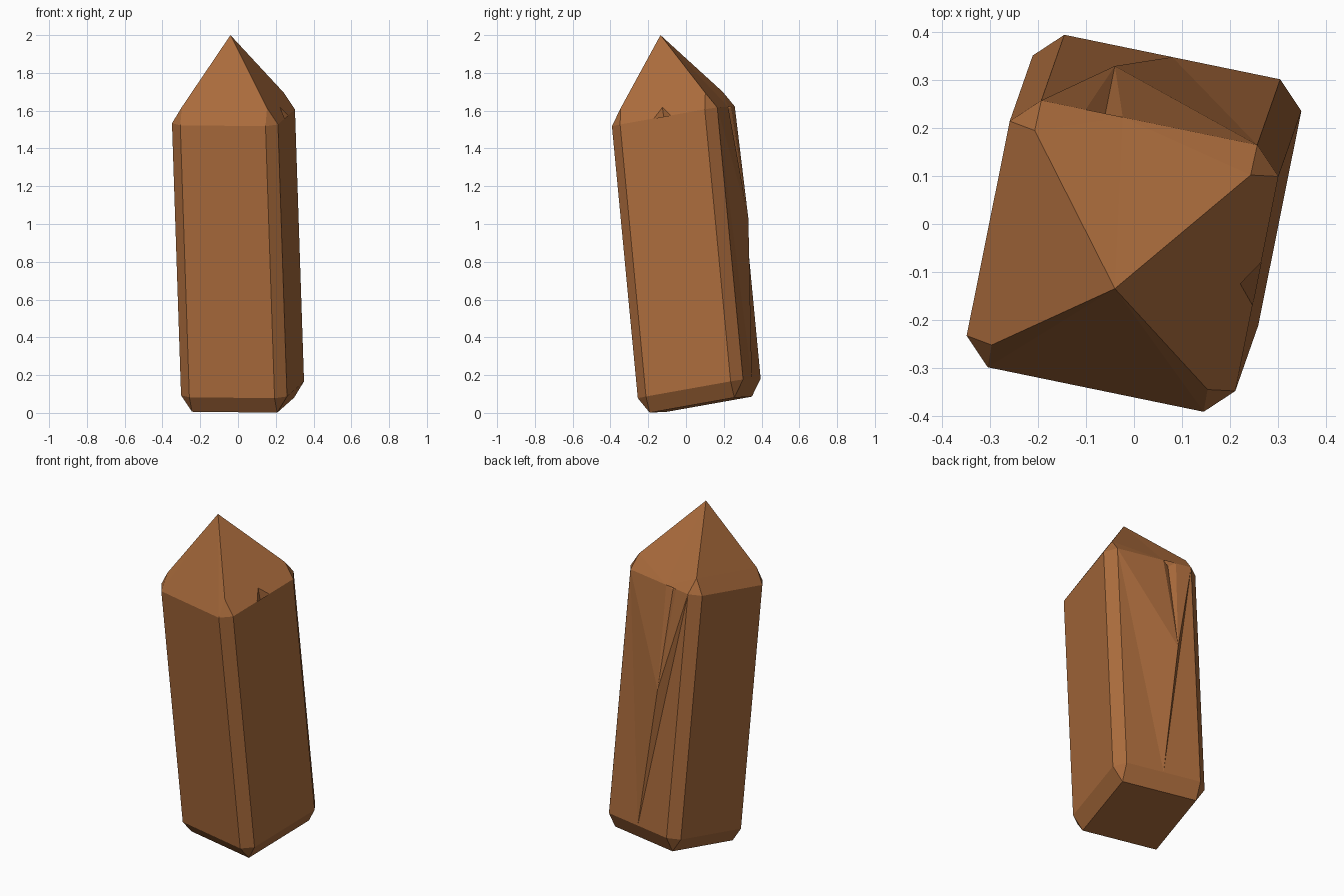
import bpy, bmesh
from mathutils import Vector as V

if "Cube" in bpy.data.objects:
    bpy.data.objects.remove(bpy.data.objects["Cube"])

# Leaning post frame: width, depth and length vectors of the skewed box
C = V((0.024, 0.07, 0.13))
U = V((0.451, -0.093, -0.005))
W = V((0.09, 0.448, 0.08))
D = V((-0.048, -0.137, 1.44))
CH, CAP = 0.122, 0.06          # side chamfer, end chamfer

bm = bmesh.new()
nv = lambda p: bm.verts.new(p)
def face(*vs):
    return bm.faces.new(vs)

# Four corners, anticlockwise: front-left, front-right, back-right, back-left
signs = [(-1, -1), (1, -1), (1, 1), (-1, 1)]
base, cap, low, high = [], [], [], []
for i, (a, b) in enumerate(signs):
    core = C + U * a / 2 + W * b / 2
    base.append(nv(core - D * CAP))
    cap.append(nv(core + D * (1 + CAP)))
    off = [U * a * CH, W * b * CH]
    if i % 2:
        off.reverse()
    # each pair runs anticlockwise around the post
    low.append([nv(core + o) for o in off])
    high.append([nv(core + o + D) for o in off])
apex = nv((-0.04, -0.135, 2.0))

# Bottom, chamfers and corner triangles
face(*reversed(base))
for i in range(4):
    j = (i + 1) % 4
    face(base[i], base[j], low[j][0], low[i][1])
    face(low[i][0], low[i][1], high[i][1], high[i][0])
    face(base[i], low[i][1], low[i][0])
    face(cap[i], high[i][0], high[i][1])
    if i in (0, 3):            # plain front and left sides
        face(low[i][1], low[j][0], high[j][0], high[i][1])
        face(high[i][1], high[j][0], cap[j], apex, cap[i])

def on_tip(x, y, a, b):
    # point on the pyramid face through the apex and the edge a-b
    n = (a.co - apex.co).cross(b.co - apex.co)
    return nv((x, y, apex.co.z - (n.x * (x - apex.co.x) + n.y * (y - apex.co.y)) / n.z))

# Right side with a tapered split
l0, l1, h0, h1 = low[1][1], low[2][0], high[1][1], high[2][0]
r0, r1 = nv(h0.co.lerp(h1.co, 0.4)), nv(h0.co.lerp(h1.co, 0.6))
inner = on_tip(0.222, -0.125, h0, h1)
end = nv(l0.co + W * 0.56 + D * 0.642)
face(l0, l1, h1, r1, end, r0, h0)
face(r0, end, inner)
face(end, r1, inner)
face(h0, r0, inner, r1, h1, cap[2], apex, cap[1])

# Back side with a V groove whose lower end stands slightly proud
l0, l1, h0, h1 = low[2][1], low[3][0], high[2][1], high[3][0]
g1, g0 = nv(h1.co.lerp(h0.co, 0.377)), nv(h1.co.lerp(h0.co, 0.205))
p1, p0 = on_tip(-0.035, 0.153, h0, h1), on_tip(-0.112, 0.17, h0, h1)
v_out, v_in = nv((-0.063, 0.215, 1.60)), nv((-0.073, 0.16, 1.655))
end = nv((-0.04, 0.33, 1.03))
mid = nv(l0.co.lerp(l1.co, 0.5))
face(l0, mid, h0)
face(mid, end, h0)
face(end, g1, h0)
face(mid, l1, h1)
face(mid, h1, end)
face(end, h1, g0)
face(end, v_out, g1)
face(end, g0, v_out)
face(g1, v_out, v_in, p1)
face(v_out, g0, p0, v_in)
face(p1, v_in, p0)
face(h0, g1, p1, p0, g0, h1, cap[3], apex, cap[2])

# Share the mid-edge point with the bottom chamfer, then finish
bmesh.ops.triangulate(bm, faces=[f for f in bm.faces if len(f.verts) > 4])
bmesh.ops.recalc_face_normals(bm, faces=bm.faces)
me = bpy.data.meshes.new("wooden_stake")
bm.to_mesh(me)
bm.free()
post = bpy.data.objects.new("wooden_stake", me)
bpy.context.collection.objects.link(post)

# Single brown wood colour
mat = bpy.data.materials.new("brown wood")
mat.diffuse_color = (0.40, 0.147, 0.045, 1)
mat.use_nodes = True
mat.node_tree.nodes["Principled BSDF"].inputs["Base Color"].default_value = mat.diffuse_color
me.materials.append(mat)
